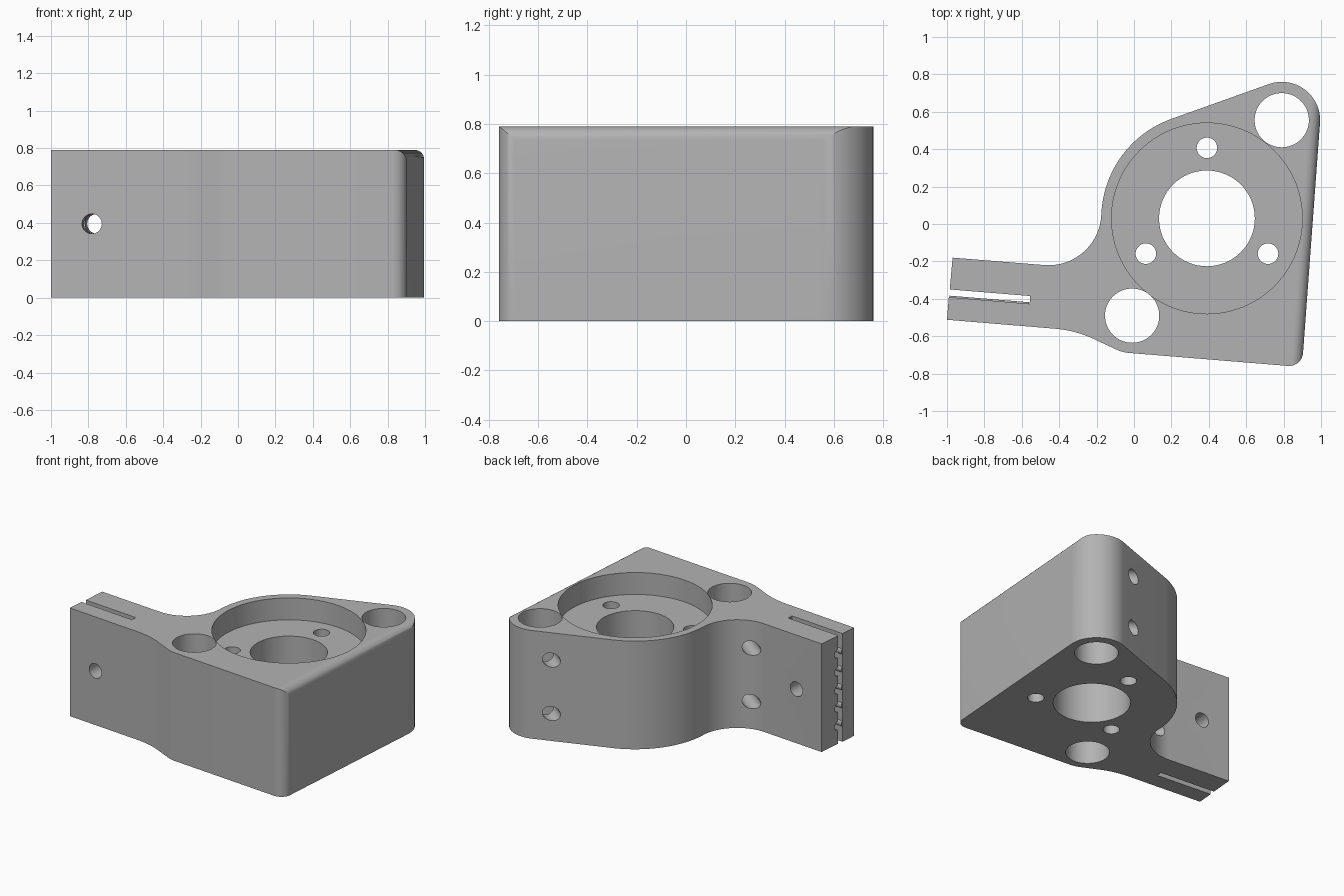
import bpy, bmesh, math
from math import cos, sin, radians
from mathutils import Vector, Matrix

if "Cube" in bpy.data.objects:
    bpy.data.objects.remove(bpy.data.objects["Cube"], do_unlink=True)

H = 0.79
ARM = Vector((0.9966, -0.082, 0))      # direction along the clamp arm
ACROSS = Vector((0.082, 0.9966, 0))    # direction across the clamp arm
ROD_A, ROD_B, HUB = (0.79, 0.555), (-0.01, -0.49), (0.39, 0.03)

grey = bpy.data.materials.new("light grey")
grey.use_nodes = True
grey.diffuse_color = (0.45, 0.45, 0.45, 1)
grey.node_tree.nodes["Principled BSDF"].inputs["Base Color"].default_value = (0.45, 0.45, 0.45, 1)


def arc(c, r, a0, a1, steps):
    angles = [radians(a0 + (a1 - a0) * i / steps) for i in range(steps + 1)]
    return [(c[0] + r * cos(a), c[1] + r * sin(a)) for a in angles]


def new_object(name, bm):
    bmesh.ops.recalc_face_normals(bm, faces=bm.faces)
    mesh = bpy.data.meshes.new(name)
    bm.to_mesh(mesh)
    bm.free()
    mesh.materials.append(grey)
    ob = bpy.data.objects.new(name, mesh)
    bpy.context.collection.objects.link(ob)
    return ob


def prism(name, points, along):
    bm = bmesh.new()
    face = bm.faces.new([bm.verts.new(p) for p in points])
    top = bmesh.ops.extrude_face_region(bm, geom=[face])["geom"]
    bmesh.ops.translate(bm, vec=along, verts=[v for v in top if isinstance(v, bmesh.types.BMVert)])
    return new_object(name, bm)


def rod(name, start, end, r, sides=48):
    start, end = Vector(start), Vector(end)
    axis = end - start
    turn = axis.to_track_quat("Z", "Y").to_matrix().to_4x4()
    bm = bmesh.new()
    bmesh.ops.create_cone(bm, cap_ends=True, segments=sides, radius1=r, radius2=r,
                          depth=axis.length, matrix=Matrix.Translation((start + end) / 2) @ turn)
    return new_object(name, bm)


def cut(body, cutter):
    cutter.hide_render = True
    bpy.context.view_layer.objects.active = body
    mod = body.modifiers.new("cut", "BOOLEAN")
    mod.operation, mod.solver, mod.object = "DIFFERENCE", "EXACT", cutter
    bpy.ops.object.modifier_apply(modifier=mod.name)
    bpy.data.objects.remove(cutter, do_unlink=True)


# Body outline, clockwise, with the slot in the arm
outline = [(-0.97, -0.18)]
outline += arc((-0.457, 0.062), 0.2825, -94.7, -2.2, 28)
outline += arc(HUB, 0.565, 177.8, 109.6, 24)[1:]
outline += arc(ROD_A, 0.205, 109.6, -4.2, 32)
outline += arc((0.829, -0.684), 0.075, -4.2, -94.5, 16)
outline += arc(ROD_B, 0.2, -94.5, -115, 8)
outline += arc((-0.469, -1.155), 0.597, 63, 85.3, 12)
outline += [(-1.0, -0.512), (-0.99, -0.391), (-0.558, -0.427), (-0.555, -0.385), (-0.985, -0.35)]
body = prism("clamp_body", [(x, y, 0) for x, y in outline], (0, 0, H))

# Counterbore, bore, rod holes and mounting holes
cut(body, rod("counterbore", (*HUB, H - 0.16), (*HUB, 1), 0.51, 96))
cut(body, rod("bore", (*HUB, -0.1), (*HUB, 1), 0.256, 64))
for c in (ROD_A, ROD_B):
    cut(body, rod("rod_hole", (*c, -0.1), (*c, 1), 0.145, 64))
for a in (90, 210, 330):
    x, y = HUB[0] + 0.377 * cos(radians(a)), HUB[1] + 0.377 * sin(radians(a))
    cut(body, rod("mount_hole", (x, y, -0.1), (x, y, 1), 0.055, 32))

# Set screw holes that run into the rod holes
for c in (ROD_A, ROD_B):
    for z in (0.2, 0.59):
        cut(body, rod("set_screw_hole", (c[0] - 0.48, c[1] + 0.365, z), (*c, z), 0.052, 32))

# Clamp screw hole across the arm
mid = Vector((-0.767, -0.36, 0.395))
cut(body, rod("clamp_screw_hole", mid - ACROSS * 0.3, mid + ACROSS * 0.3, 0.053, 32))

# Rounded top edge along the long straight side
R = 0.06
p0, p1 = Vector((0.9945, 0.54, 0)), Vector((0.904, -0.69, 0))
run = (p1 - p0).normalized()
out = Vector((-run.y, run.x, 0))
section = [(0.05 + R, 0), (0.05 + R, R + 0.05), (0, R + 0.05)] + arc((0, 0), R, 90, 0, 10)
base = p0 - run * 0.3 - out * R + Vector((0, 0, H - R))
cut(body, prism("edge_cutter", [base + out * u + Vector((0, 0, v)) for u, v in section], run * 1.8))

# Grooves in one jaw of the slot, matching ridges on the other
for i in range(1, 6):
    z = H * i / 6
    s = Vector((-0.985, -0.35, z)) + ACROSS * 0.004
    cut(body, rod("groove", s - ARM * 0.1, s + ARM * 0.429, 0.032, 24))
    s = Vector((-0.99, -0.391, z)) - ACROSS * 0.022
    ridge = rod("jaw_ridge", s + ARM * 0.003, s + ARM * 0.43, 0.03, 24)
    cut(ridge, rod("clamp_screw_hole", mid - ACROSS * 0.3, mid + ACROSS * 0.3, 0.053, 32))

for ob in [o for o in bpy.data.objects if o.name.startswith(("clamp_body", "jaw_ridge"))]:
    bpy.ops.object.select_all(action="DESELECT")
    ob.select_set(True)
    bpy.context.view_layer.objects.active = ob
    bpy.ops.object.shade_smooth_by_angle(angle=radians(30))
